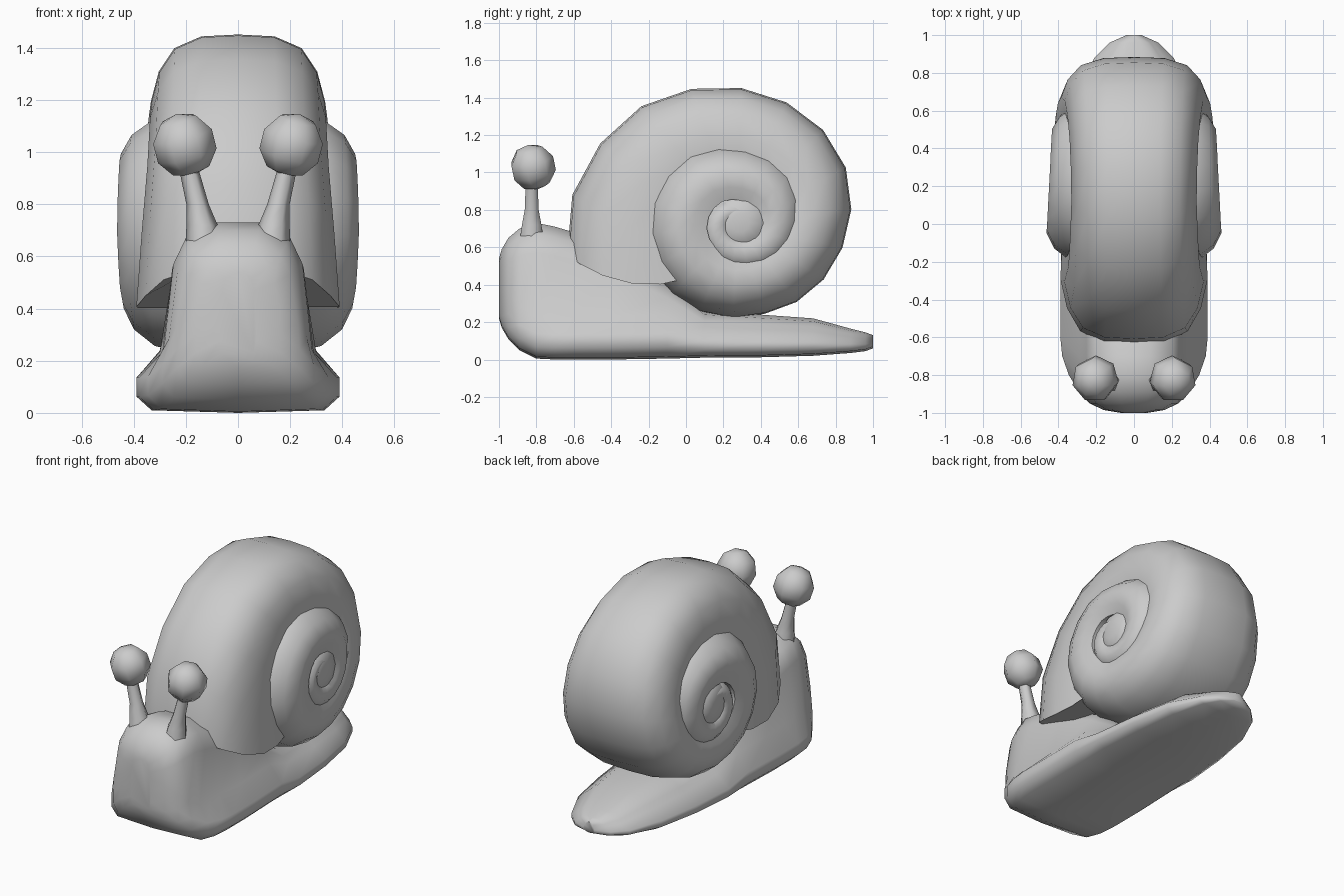
import bpy, bmesh
from math import cos, sin, pi, radians

if "Cube" in bpy.data.objects:
    bpy.data.objects.remove(bpy.data.objects["Cube"])


def loft(name, rings):
    """Skin closed rings of equal length and cap both ends."""
    n = len(rings[0])
    bm = bmesh.new()
    vs = [[bm.verts.new(p) for p in r] for r in rings]
    for a, b in zip(vs, vs[1:]):
        for i in range(n):
            j = (i + 1) % n
            bm.faces.new((a[i], a[j], b[j], b[i]))
    bm.faces.new(vs[0])
    bm.faces.new(vs[-1])
    bmesh.ops.recalc_face_normals(bm, faces=bm.faces)
    me = bpy.data.meshes.new(name)
    bm.to_mesh(me)
    bm.free()
    ob = bpy.data.objects.new(name, me)
    bpy.context.collection.objects.link(ob)
    smooth(ob)
    return ob


def smooth(ob, angle=65):
    bpy.ops.object.select_all(action='DESELECT')
    ob.select_set(True)
    bpy.context.view_layer.objects.active = ob
    bpy.ops.object.shade_smooth_by_angle(angle=radians(angle))


def mirrored(half):
    """Complete a right-hand half profile with its mirror image."""
    return half + [(-x, z) for x, z in reversed(half) if x > 0]


# Body: foot, head and tail lofted along y (y, bottom, top, foot width, upper width)
body = []
for y, zb, zt, wf, wb in [
        (-1.0, .22, .54, .07, .07), (-.985, .17, .59, .16, .16), (-.95, .11, .65, .235, .23),
        (-.89, .05, .70, .29, .265), (-.8, .005, .73, .345, .285), (-.7, 0, .71, .38, .29),
        (-.6, 0, .68, .39, .29),
        (-.4, 0, .6, .39, .30), (-.1, .005, .42, .385, .30), (.1, .01, .26, .38, .29),
        (.4, .012, .24, .35, .27), (.68, .02, .22, .30, .23), (.88, .035, .165, .21, .16),
        (.96, .045, .145, .13, .10), (1.0, .06, .13, .04, .03)]:
    h = zt - zb
    f = min(.18, h * .5)
    prof = mirrored([(0, zb), (.85 * wf, zb + .01), (wf, zb + .35 * f), (wf, zb + .75 * f),
                     (wb, zb + 1.3 * f), (.87 * wb, zb + .78 * h),
                     (.7 * wb, zb + .92 * h), (.3 * wb, zt), (0, zt)])
    body.append([(x, y, z) for x, z in prof])
loft("body", body)

# Shell: coiled tube (angle, outer radius, half width) around a side axis
CY, CZ = .28, .72
KEYS = [(190, .93, .39), (161, .89, .36), (147, .85, .345), (124, .81, .335),
        (102, .75, .33), (70, .705, .34), (35, .665, .36), (8, .61, .385),
        (-15, .565, .405), (-45, .525, .42), (-74, .495, .435), (-110, .505, .44),
        (-138, .52, .455), (-180, .515, .465), (-234, .48, .455), (-270, .43, .445),
        (-322, .415, .435), (-360, .37, .43), (-450, .29, .44), (-540, .24, .44),
        (-640, .15, .425)]


def key_at(a):
    for p, q in zip(KEYS, KEYS[1:]):
        if p[0] >= a >= q[0]:
            t = (p[0] - a) / (p[0] - q[0])
            return [p[k] + (q[k] - p[k]) * t for k in (1, 2)]


SIDE = [(0, 0), (.42, .015), (.73, .11), (.91, .3), (1, .54), (.98, .78), (.93, 1)]
shell = []
STEPS = 41
for i in range(STEPS + 1):
    s = i / STEPS
    a = 190 - 830 * s
    R, w = key_at(a)
    depth = R * (.65 + .25 * s ** 3)
    lean = max(0, 35 * (1 - i / 3))      # slants the lip of the opening
    if i == 0:
        depth = .52
    ring = []
    for x, t in mirrored(SIDE):
        r, ang = R - depth * t, radians(a + lean * t)
        ring.append((x * w, CY + r * cos(ang), CZ + r * sin(ang)))
    shell.append(ring)
loft("shell", shell)

# Solid core that closes the middle of the coil on both sides
core = []
for x, r in [(-.43, .05), (-.415, .12), (-.36, .17), (.36, .17), (.415, .12), (.43, .05)]:
    core.append([(x, CY + .01 + r * cos(k * pi / 5), CZ + .01 + r * sin(k * pi / 5))
                 for k in range(10)])
loft("shell_core", core)

# Eye stalks with low-poly eyeballs
for side, tag in ((-1, "left"), (1, "right")):
    rings = []
    for x, z, r in [(.13, .66, .07), (.138, .72, .06), (.155, .80, .043), (.19, .94, .037)]:
        rings.append([(side * x + r * cos(k * pi / 3), -.825 + r * sin(k * pi / 3), z)
                      for k in range(6)])
    loft(tag + "_eye_stalk", rings)
    bpy.ops.mesh.primitive_uv_sphere_add(segments=7, ring_count=5, radius=.125,
                                         location=(side * .205, -.82, 1.028),
                                         rotation=(.2, side * .25, 0))
    eye = bpy.context.object
    eye.name = tag + "_eye"
    smooth(eye)
